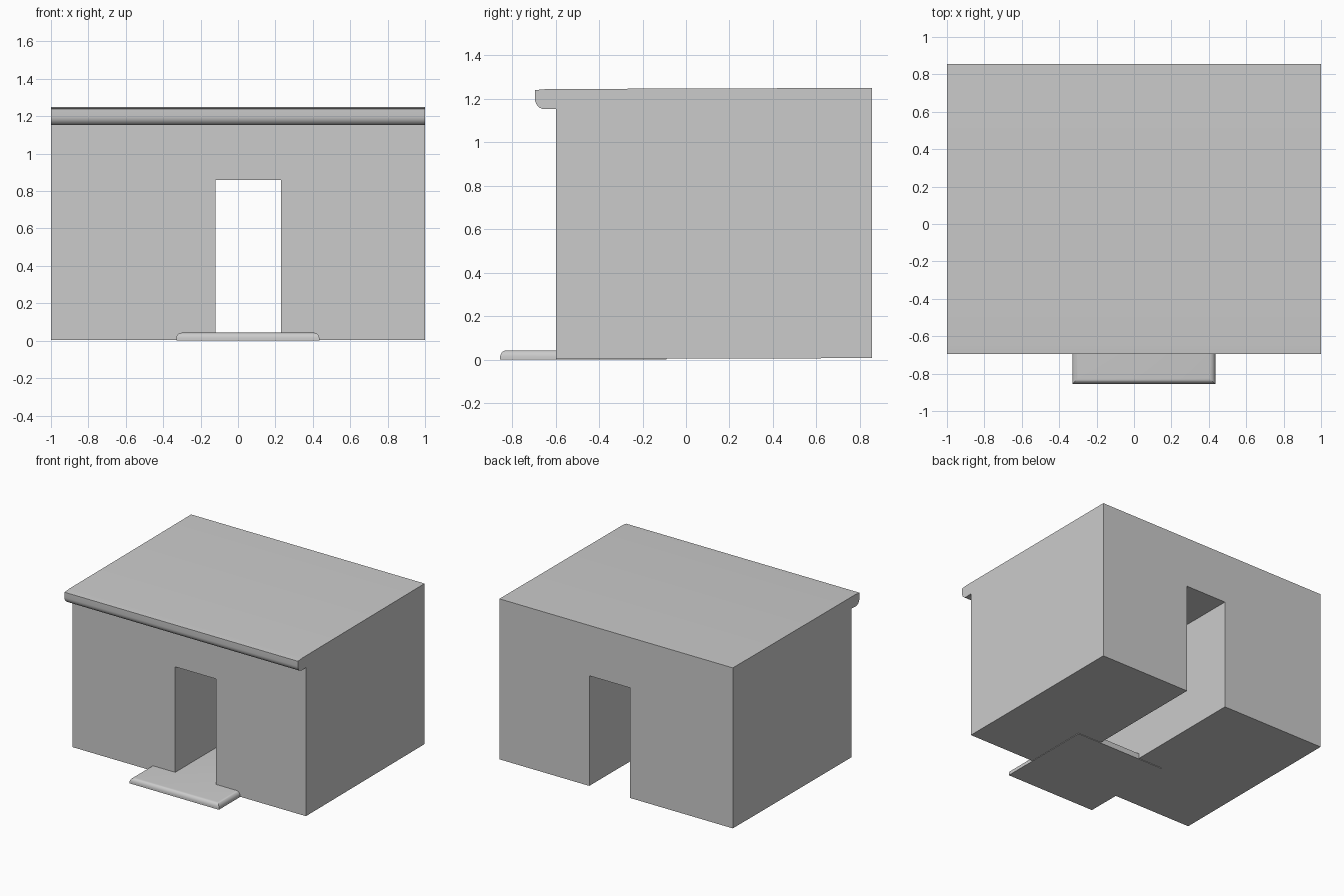
import bpy, bmesh, math
from mathutils import Vector

if "Cube" in bpy.data.objects:
    bpy.data.objects.remove(bpy.data.objects["Cube"])


def make_object(name, bm):
    bmesh.ops.recalc_face_normals(bm, faces=bm.faces)
    mesh = bpy.data.meshes.new(name)
    bm.to_mesh(mesh)
    bm.free()
    ob = bpy.data.objects.new(name, mesh)
    bpy.context.collection.objects.link(ob)
    return ob


def box(lo, hi):
    bm = bmesh.new()
    bmesh.ops.create_cube(bm, size=1)
    lo, hi = Vector(lo), Vector(hi)
    for v in bm.verts:
        v.co = Vector([(lo[i] + hi[i]) / 2 + v.co[i] * (hi[i] - lo[i]) for i in range(3)])
    return bm


def activate(ob):
    bpy.ops.object.select_all(action='DESELECT')
    ob.select_set(True)
    bpy.context.view_layer.objects.active = ob


def smooth(ob):
    activate(ob)
    bpy.ops.object.shade_smooth_by_angle(angle=math.radians(35))


# Building: side profile with a rounded cornice, extruded across the width
profile = [(-0.597, 0.003), (0.855, 0.007), (0.855, 1.25), (-0.64, 1.245), (-0.695, 1.24)]
for i in range(7):
    a = math.radians(180 + 15 * i)
    profile.append((-0.65 + 0.045 * math.cos(a), 1.2 + 0.048 * math.sin(a)))
profile.append((-0.597, 1.154))
bm = bmesh.new()
side = bm.faces.new([bm.verts.new((-1, y, z)) for y, z in profile])
ext = bmesh.ops.extrude_face_region(bm, geom=[side])
bmesh.ops.translate(bm, vec=(2, 0, 0), verts=[v for v in ext["geom"] if isinstance(v, bmesh.types.BMVert)])
building = make_object("building", bm)

# Passage running straight through from front to back
cutter = make_object("passage_cutter", box((-0.12, -1.2, -0.5), (0.23, 1.2, 0.86)))
cutter.hide_render = True
mod = building.modifiers.new("passage", 'BOOLEAN')
mod.operation = 'DIFFERENCE'
mod.solver = 'EXACT'
mod.object = cutter
activate(building)
bpy.ops.object.modifier_apply(modifier=mod.name)
bpy.data.objects.remove(cutter)
smooth(building)

# Doorstep: slab with rounded upper edges on the front and sides
bm = box((-0.33, -0.855, 0), (0.435, -0.09, 0.043))
edges = [e for e in bm.edges
         if all(v.co.z > 0.02 for v in e.verts) and not all(v.co.y > -0.2 for v in e.verts)]
bmesh.ops.bevel(bm, geom=edges, offset=0.03, segments=5, profile=0.5, affect='EDGES')
smooth(make_object("doorstep", bm))
